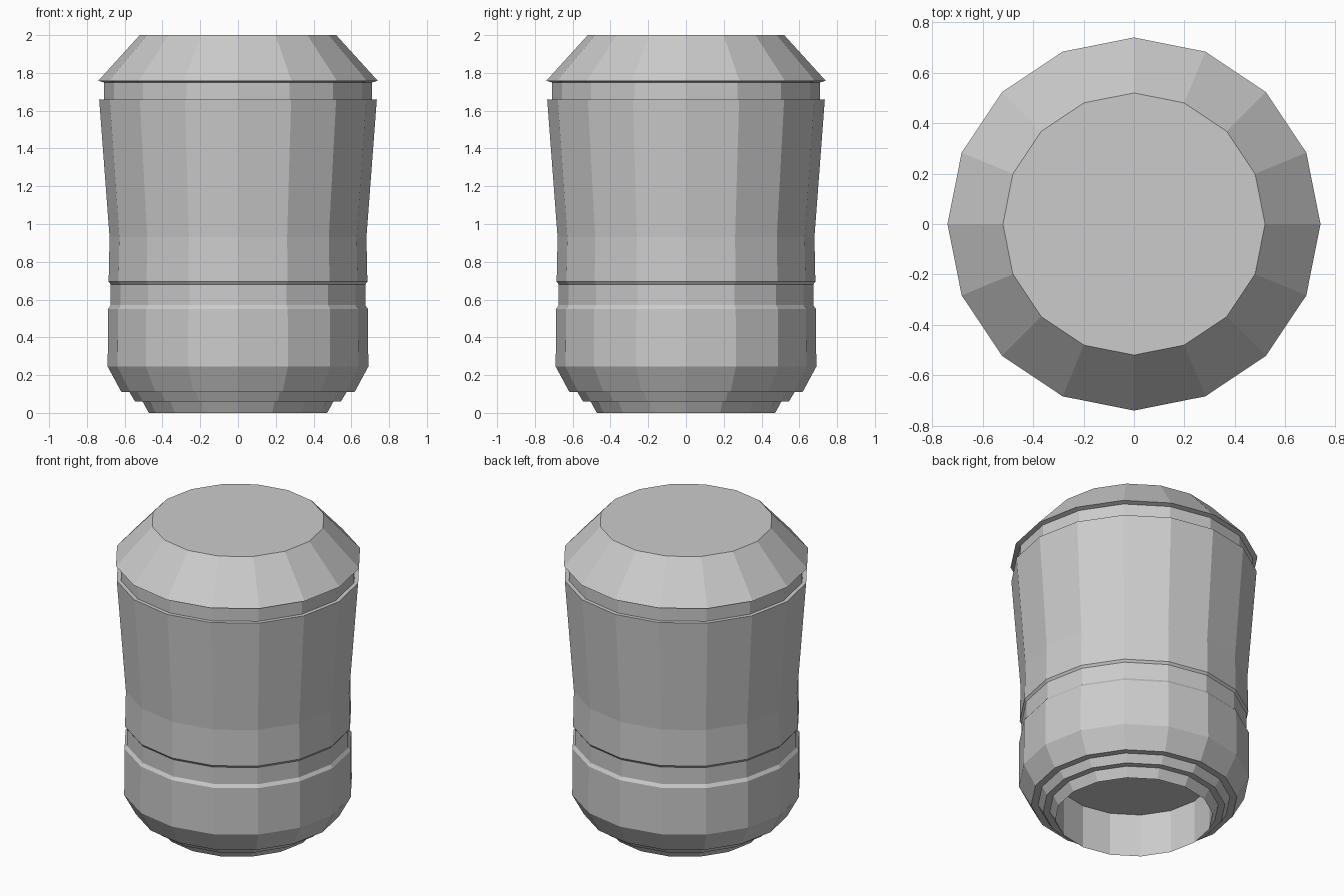
import bpy
import bmesh
from math import cos, sin, tau

if "Cube" in bpy.data.objects:
    bpy.data.objects.remove(bpy.data.objects["Cube"])

SIDES = 16


def lathe(name, profile):
    """Revolve (radius, height) points around z; radius 0 becomes a flat cap."""
    bm = bmesh.new()
    rings = []
    for r, z in profile:
        if r == 0:
            rings.append(None)
        else:
            rings.append([bm.verts.new((r * cos(tau * i / SIDES),
                                        r * sin(tau * i / SIDES), z))
                          for i in range(SIDES)])
    for a, b in zip(rings, rings[1:]):
        if a is None:
            bm.faces.new(b[::-1])
        elif b is None:
            bm.faces.new(a)
        else:
            for i in range(SIDES):
                j = (i + 1) % SIDES
                bm.faces.new((a[i], a[j], b[j], b[i]))
    mesh = bpy.data.meshes.new(name)
    bm.to_mesh(mesh)
    bm.free()
    obj = bpy.data.objects.new(name, mesh)
    bpy.context.collection.objects.link(obj)
    return obj


# Stepped foot with a recess underneath
lathe("foot", [(0, 0.285), (0.472, 0.285), (0.472, 0),
               (0.505, 0.06), (0.545, 0.06),
               (0.575, 0.11), (0.617, 0.11)])

# Body: rounded base, shallow groove, flaring upper wall and rim ledge
lathe("body", [(0.617, 0.11), (0.69, 0.245), (0.688, 0.55),
               (0.674, 0.57), (0.674, 0.68), (0.685, 0.695),
               (0.68, 0.93), (0.735, 1.66), (0.71, 1.66)])

# Recessed neck
lathe("neck", [(0.71, 1.66), (0.71, 1.75)])

# Sloped lid with a slightly bevelled underside
lathe("lid", [(0.71, 1.75), (0.74, 1.758), (0.52, 2.0), (0, 2.0)])
